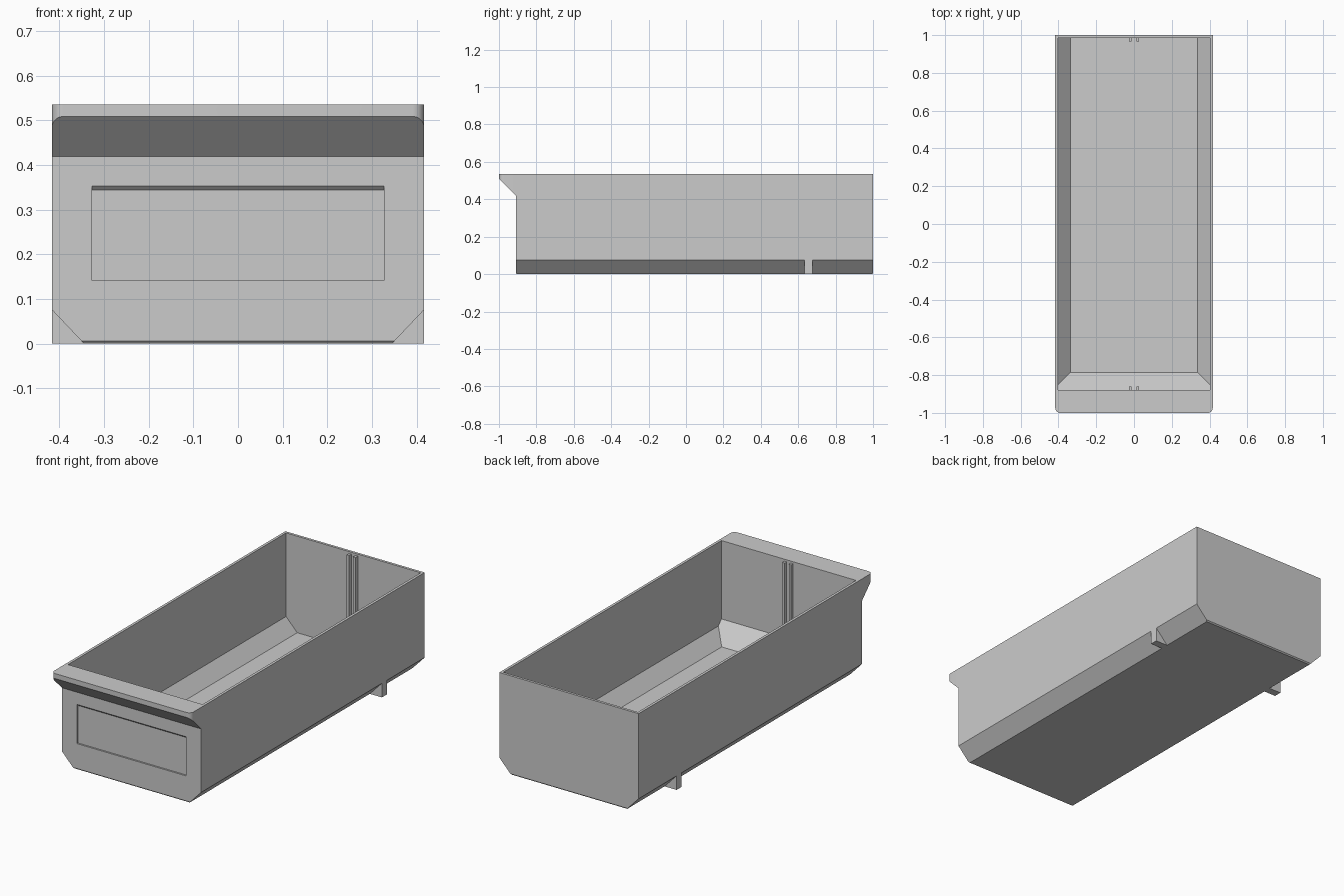
import bpy, bmesh, math

if "Cube" in bpy.data.objects:
    bpy.data.objects.remove(bpy.data.objects["Cube"], do_unlink=True)

grey = bpy.data.materials.new("light grey plastic")
grey.use_nodes = True
colour = (0.6, 0.6, 0.6, 1)
grey.diffuse_color = colour
grey.node_tree.nodes["Principled BSDF"].inputs["Base Color"].default_value = colour


def solid(name, points):
    """Convex solid around a few corner points."""
    bm = bmesh.new()
    for p in points:
        bm.verts.new(p)
    bmesh.ops.convex_hull(bm, input=bm.verts[:])
    bmesh.ops.dissolve_limit(bm, angle_limit=math.radians(1),
                             verts=bm.verts[:], edges=bm.edges[:])
    bmesh.ops.recalc_face_normals(bm, faces=bm.faces[:])
    mesh = bpy.data.meshes.new(name)
    bm.to_mesh(mesh)
    bm.free()
    mesh.materials.append(grey)
    obj = bpy.data.objects.new(name, mesh)
    bpy.context.collection.objects.link(obj)
    return obj


def both(points):
    """Points on both sides of the middle plane."""
    return [(s * x, y, z) for x, y, z in points for s in (1, -1)]


def box(name, x0, x1, y0, y1, z0, z1):
    return solid(name, [(x, y, z) for x in (x0, x1) for y in (y0, y1) for z in (z0, z1)])


def combine(target, other, operation):
    """Apply a boolean and discard the helper solid."""
    mod = target.modifiers.new(operation.lower(), "BOOLEAN")
    mod.operation, mod.solver, mod.object = operation, "EXACT", other
    bpy.ops.object.select_all(action="DESELECT")
    target.select_set(True)
    bpy.context.view_layer.objects.active = target
    bpy.ops.object.modifier_apply(modifier=mod.name)
    bpy.data.objects.remove(other, do_unlink=True)


W, TOP, FRONT, BACK = 0.417, 0.536, -0.91, 1.0
FOOT, CHAMFER, EDGE = 0.345, 0.076, 0.006
edge_x = FOOT + (W - FOOT) * EDGE / CHAMFER

# Outer body with chamfered long edges and a fine bevel on the bottom ends
outline = []
for y, inward in ((FRONT, EDGE), (BACK, -EDGE)):
    outline += [(W, y, TOP), (W, y, CHAMFER), (edge_x, y, EDGE), (FOOT, y + inward, 0)]
tray = solid("tray_body", both(outline))

# Overhanging front lip with rounded corners and a sloped underside
R = 0.026
plan = [(W, FRONT)]
for i in range(9):
    a = math.radians(90 * i / 8)
    plan.append((W - R + R * math.cos(a), -1 + R - R * math.sin(a)))
lip_points = [(x, y, z) for x, y in plan for z in (TOP, 0.419 + FRONT - y)]
lip_points += [(W, -0.89, TOP), (W, -0.89, 0.419)]
combine(tray, solid("lip", both(lip_points)), "UNION")

# Cavity with sloped sides and a sloped front end
F, IN, END, WALL = 0.014, 0.4025, 0.986, -0.878
cavity = solid("cavity", both([
    (0.336, -0.785, F), (0.336, END, F),
    (IN, END, F + 0.07), (IN, -0.8515, F + 0.07), (IN, WALL, F + 0.098),
    (IN, END, 0.6), (IN, WALL, 0.6)]))
combine(tray, cavity, "DIFFERENCE")

# Shallow label recess with a slanted top edge
recess = solid("recess", both([
    (0.327, -0.92, 0.141), (0.327, -0.901, 0.141),
    (0.327, -0.92, 0.363), (0.327, -0.901, 0.344)]))
combine(tray, recess, "DIFFERENCE")
bpy.ops.object.shade_smooth_by_angle(angle=math.radians(20))

for side, s in (("left", 1), ("right", -1)):
    # Stop tabs filling the bottom chamfers near the back
    solid(side + "_stop_tab", [(s * x, y, z) for y in (0.634, 0.676)
          for x, z in ((FOOT, 0), (W, 0), (W, CHAMFER))])
    # Divider guide ribs on the end walls
    x0, x1 = s * 0.012, s * 0.0265
    box(side + "_back_rib", x0, x1, 0.967, 0.99, 0.01, 0.525)
    box(side + "_front_rib", x0, x1, -0.885, -0.861, 0.08, 0.525)
